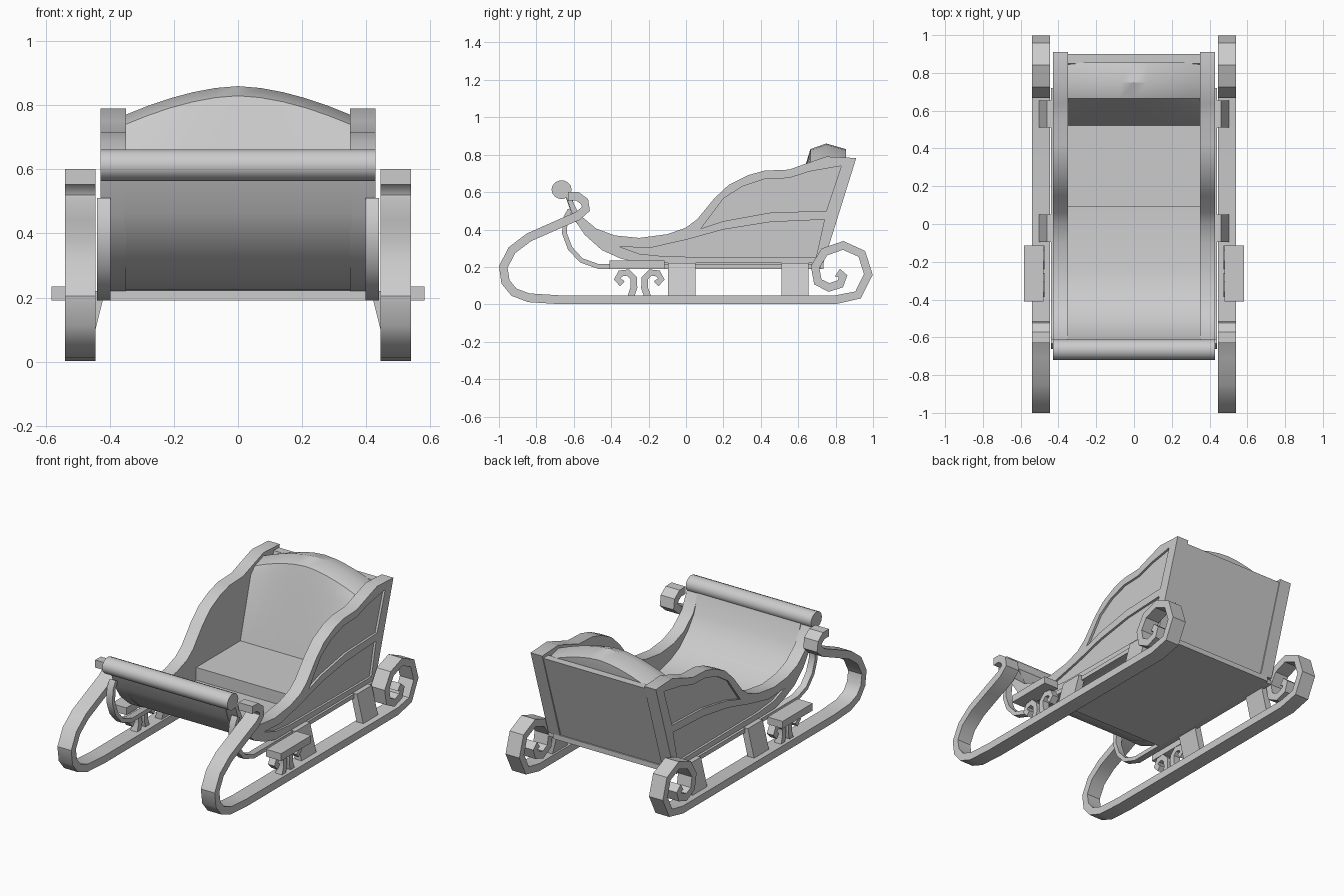
import bpy, bmesh, math

cube = bpy.data.objects.get("Cube")
if cube:
    bpy.data.objects.remove(cube, do_unlink=True)

paint = bpy.data.materials.new("plain grey")
paint.use_nodes = True
paint.diffuse_color = (0.6, 0.6, 0.6, 1)
paint.node_tree.nodes["Principled BSDF"].inputs["Base Color"].default_value = (0.6, 0.6, 0.6, 1)


def make(name, bm, angle=35):
    bmesh.ops.recalc_face_normals(bm, faces=bm.faces)
    mesh = bpy.data.meshes.new(name)
    bm.to_mesh(mesh)
    bm.free()
    mesh.materials.append(paint)
    ob = bpy.data.objects.new(name, mesh)
    bpy.context.collection.objects.link(ob)
    bpy.ops.object.select_all(action='DESELECT')
    ob.select_set(True)
    bpy.context.view_layer.objects.active = ob
    bpy.ops.object.shade_smooth_by_angle(angle=math.radians(angle))
    return ob


def loft(name, rings):
    """Closed rings of points joined in order, with end caps."""
    bm = bmesh.new()
    loops = [[bm.verts.new(p) for p in ring] for ring in rings]
    n = len(loops[0])
    for a, b in zip(loops, loops[1:]):
        for i in range(n):
            j = (i + 1) % n
            bm.faces.new((a[i], a[j], b[j], b[i]))
    bm.faces.new(loops[0])
    bm.faces.new(loops[-1])
    return make(name, bm)


def prism(name, profile, x0, x1):
    """Extrude a (y, z) profile along x."""
    return loft(name, [[(x, y, z) for y, z in profile] for x in (x0, x1)])


def box(name, x, y, z):
    return prism(name, [(y[0], z[0]), (y[1], z[0]), (y[1], z[1]), (y[0], z[1])], *x)


def ribbon(name, path, width, x0, x1):
    """Bar of constant width that follows a (y, z) path."""
    rings = []
    for i, (y, z) in enumerate(path):
        a, b = path[max(i - 1, 0)], path[min(i + 1, len(path) - 1)]
        dy, dz = b[0] - a[0], b[1] - a[1]
        k = width / 2 / math.hypot(dy, dz)
        ny, nz = -dz * k, dy * k
        rings.append([(x0, y + ny, z + nz), (x1, y + ny, z + nz),
                      (x1, y - ny, z - nz), (x0, y - ny, z - nz)])
    return loft(name, rings)


def mirror(ob):
    """Repeat a left part on the right."""
    mod = ob.modifiers.new("Mirror", 'MIRROR')
    mod.use_axis[0] = True
    return ob


# Runners, curled at both ends
curl = [(-.63, .577), (-.58, .577), (-.543, .55), (-.535, .51), (-.58, .472), (-.7, .42),
        (-.84, .358), (-.93, .29), (-.977, .2), (-.965, .12), (-.92, .065), (-.84, .035),
        (-.68, .025), (.8, .025), (.92, .05), (.975, .16), (.94, .27), (.84, .315),
        (.74, .28), (.69, .2), (.705, .12), (.765, .09), (.825, .11), (.84, .15), (.81, .17)]
mirror(ribbon("runner", curl, .047, .445, .54))

# Sloping posts between runners and body
slope = [(.46, .04), (.505, .04), (.46, .22), (.415, .22)]
for label, y in (("front_post", -.095), ("rear_post", .51)):
    mirror(loft(label, [[(x, yy, z) for x, z in slope] for yy in (y, y + .145)]))

# Curved brace that runs back as a side beam
brace = [(-.62, .505), (-.645, .46), (-.65, .38), (-.62, .3), (-.56, .235), (-.47, .203), (.72, .203)]
mirror(ribbon("brace", brace, .026, .398, .44))

# Foot steps on paired scroll brackets
mirror(box("step", (.48, .583), (-.41, -.115), (.19, .235)))
scroll = [(.045, .04), (.028, .09), (.03, .14), (.06, .17), (.1, .165), (.118, .135), (.09, .11)]
for label, s in (("front_bracket", -1), ("rear_bracket", 1)):
    mirror(ribbon(label, [(-.25 + s * y, z) for y, z in scroll], .036, .475, .52))

# Body sides with two recessed panels each
outline = [(-.63, .6), (-.57, .48), (-.48, .405), (-.38, .368), (-.25, .355), (-.1, .375),
           (0, .41), (.06, .455), (.15, .565), (.23, .64), (.33, .69), (.42, .715),
           (.55, .72), (.64, .752), (.75, .79), (.91, .782), (.735, .22), (-.25, .22),
           (-.35, .245), (-.45, .29), (-.54, .37), (-.6, .46), (-.65, .6)]
upper = [(.08, .405), (.2, .565), (.3, .63), (.42, .67), (.55, .675), (.66, .71), (.83, .74),
         (.75, .5), (.45, .49), (.2, .445)]
lower = [(-.36, .31), (-.2, .3), (0, .345), (.2, .4), (.45, .44), (.74, .453), (.695, .25),
         (-.1, .255), (-.25, .27)]
side = prism("body_side", outline, .35, .43)
for pts in (upper, lower):
    cutter = prism("panel_cutter", pts, .416, .5)
    mod = side.modifiers.new("Recess", 'BOOLEAN')
    mod.operation = 'DIFFERENCE'
    mod.solver = 'EXACT'
    mod.object = cutter
    bpy.context.view_layer.objects.active = side
    bpy.ops.object.modifier_apply(modifier=mod.name)
    bpy.data.objects.remove(cutter, do_unlink=True)
mirror(side)

# Curved front and floor sheet
sheet = [(-.64, .61), (-.592, .47), (-.53, .385), (-.445, .308), (-.345, .262), (-.25, .238), (.1, .236)]
ribbon("front_sheet", sheet, .03, -.355, .355)
box("floor", (-.4, .4), (-.25, .735), (.19, .222))

# Roll across the top of the front
roll = [(-.665 + .054 * math.cos(math.tau * i / 14), .613 + .05 * math.sin(math.tau * i / 14))
        for i in range(14)]
prism("front_roll", roll, -.43, .43)

# Seat
box("seat", (-.355, .355), (.09, .7), (.21, .33))

# Arched backrest cushion
rings = []
for i in range(11):
    x = -.352 + .0704 * i
    top = .86 - .09 * (abs(x) / .352) ** 1.7
    rings.append([(x, y, z) for y, z in (
        (.52, .32), (.625, .7), (.665, top - .03), (.75, top), (.855, top - .03),
        (.85, .73), (.72, .3))])
loft("backrest", rings)

# Sloping board that closes the rear
prism("rear_board", [(.7, .2), (.72, .2), (.9, .765), (.85, .765)], -.355, .355)
